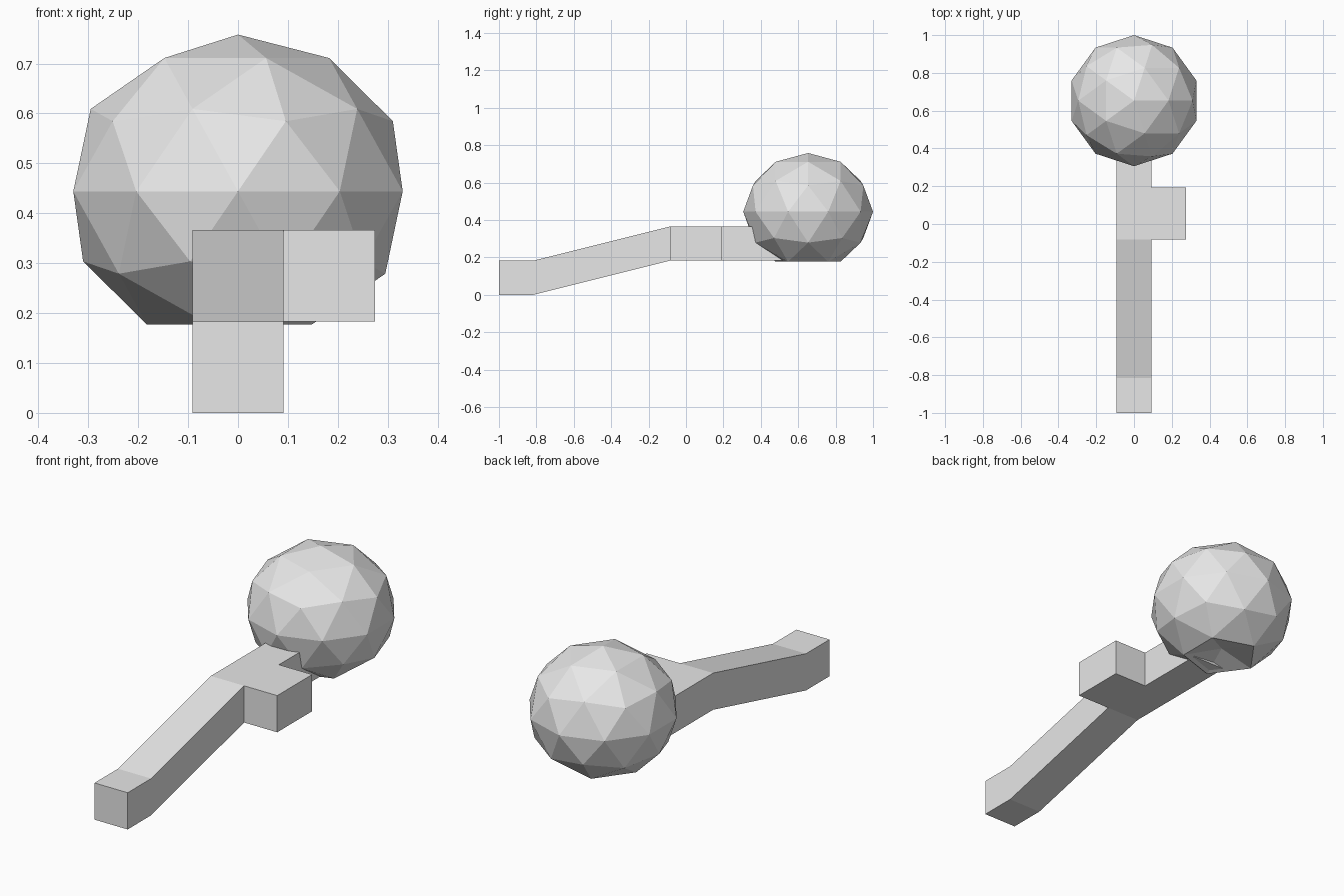
import bpy
import bmesh
from mathutils import Vector

cube = bpy.data.objects.get("Cube")
if cube:
    bpy.data.objects.remove(cube, do_unlink=True)

# Single plain grey material
grey = bpy.data.materials.new("light_grey")
grey.use_nodes = True
colour = (0.8, 0.8, 0.8, 1.0)
grey.diffuse_color = colour
grey.node_tree.nodes["Principled BSDF"].inputs["Base Color"].default_value = colour


def finish(bm, name):
    bmesh.ops.recalc_face_normals(bm, faces=bm.faces[:])
    mesh = bpy.data.meshes.new(name)
    bm.to_mesh(mesh)
    bm.free()
    mesh.materials.append(grey)
    obj = bpy.data.objects.new(name, mesh)
    bpy.context.collection.objects.link(obj)
    return obj


# Bent square arm: (y, base height) of each cross-section
SIDE = 0.183
HALF = SIDE / 2
stations = [(-1.0, 0), (-0.815, 0), (-0.083, SIDE), (0.192, SIDE), (0.558, SIDE)]

bm = bmesh.new()
rings = []
for y, z in stations:
    corners = [(-HALF, z), (HALF, z), (HALF, z + SIDE), (-HALF, z + SIDE)]
    rings.append([bm.verts.new((x, y, h)) for x, h in corners])
bm.faces.new(rings[0])
bm.faces.new(rings[-1])
side_face = None
for n, (a, b) in enumerate(zip(rings, rings[1:])):
    for i in range(4):
        j = (i + 1) % 4
        face = bm.faces.new((a[i], a[j], b[j], b[i]))
        if n == 2 and i == 1:
            side_face = face

# Square stub pulled out of the arm's left side
result = bmesh.ops.extrude_discrete_faces(bm, faces=[side_face])
bmesh.ops.translate(bm, verts=result["faces"][0].verts[:], vec=(SIDE, 0, 0))
bmesh.ops.remove_doubles(bm, verts=bm.verts[:], dist=0.0001)
finish(bm, "bent_arm")

# Faceted ball, slightly squashed, with its lowest point pushed inward
RADIUS = 0.347
centre = Vector((0, 0.653, 0.444))
bm = bmesh.new()
bmesh.ops.create_icosphere(bm, subdivisions=2, radius=RADIUS)
for v in bm.verts:
    v.co.z *= 0.905
    v.co += centre
pole = min(bm.verts, key=lambda v: v.co.z)
pole.co.z = 0.22
finish(bm, "faceted_ball")
